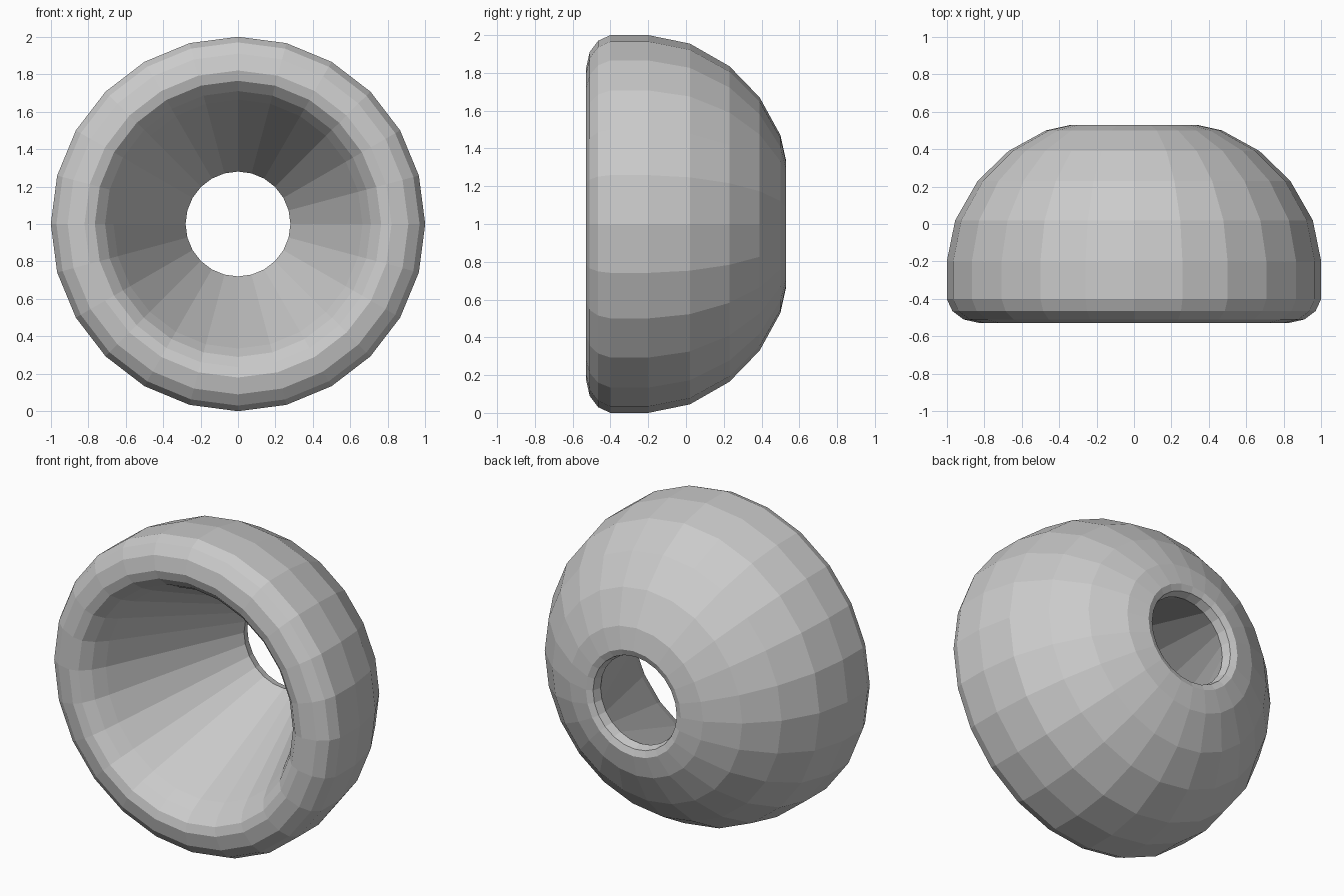
import bpy, bmesh
from math import sin, cos, pi

if "Cube" in bpy.data.objects:
    bpy.data.objects.remove(bpy.data.objects["Cube"])

SEGMENTS = 24
CENTRE_Z = 1.0

# closed cross-section as (y, radius): domed outside, rounded front lip, funnel bore
profile = [
    (-0.53, 0.82), (-0.51, 0.91), (-0.465, 0.97), (-0.40, 1.0), (-0.20, 1.0),
    (0.02, 0.955), (0.23, 0.835), (0.39, 0.67), (0.50, 0.47), (0.53, 0.335),
    (0.515, 0.295), (0.46, 0.28), (-0.38, 0.665), (-0.46, 0.71), (-0.515, 0.765),
]

# revolve the section around the front-to-back axis
bm = bmesh.new()
rings = []
for y, r in profile:
    rings.append([bm.verts.new((r * sin(2 * pi * i / SEGMENTS), y,
                                CENTRE_Z + r * cos(2 * pi * i / SEGMENTS)))
                  for i in range(SEGMENTS)])
for k, ring in enumerate(rings):
    nxt = rings[(k + 1) % len(rings)]
    for i in range(SEGMENTS):
        j = (i + 1) % SEGMENTS
        bm.faces.new((ring[i], ring[j], nxt[j], nxt[i]))
bmesh.ops.recalc_face_normals(bm, faces=bm.faces)

mesh = bpy.data.meshes.new("funnel_dome")
bm.to_mesh(mesh)
bm.free()
obj = bpy.data.objects.new("funnel_dome", mesh)
bpy.context.collection.objects.link(obj)
